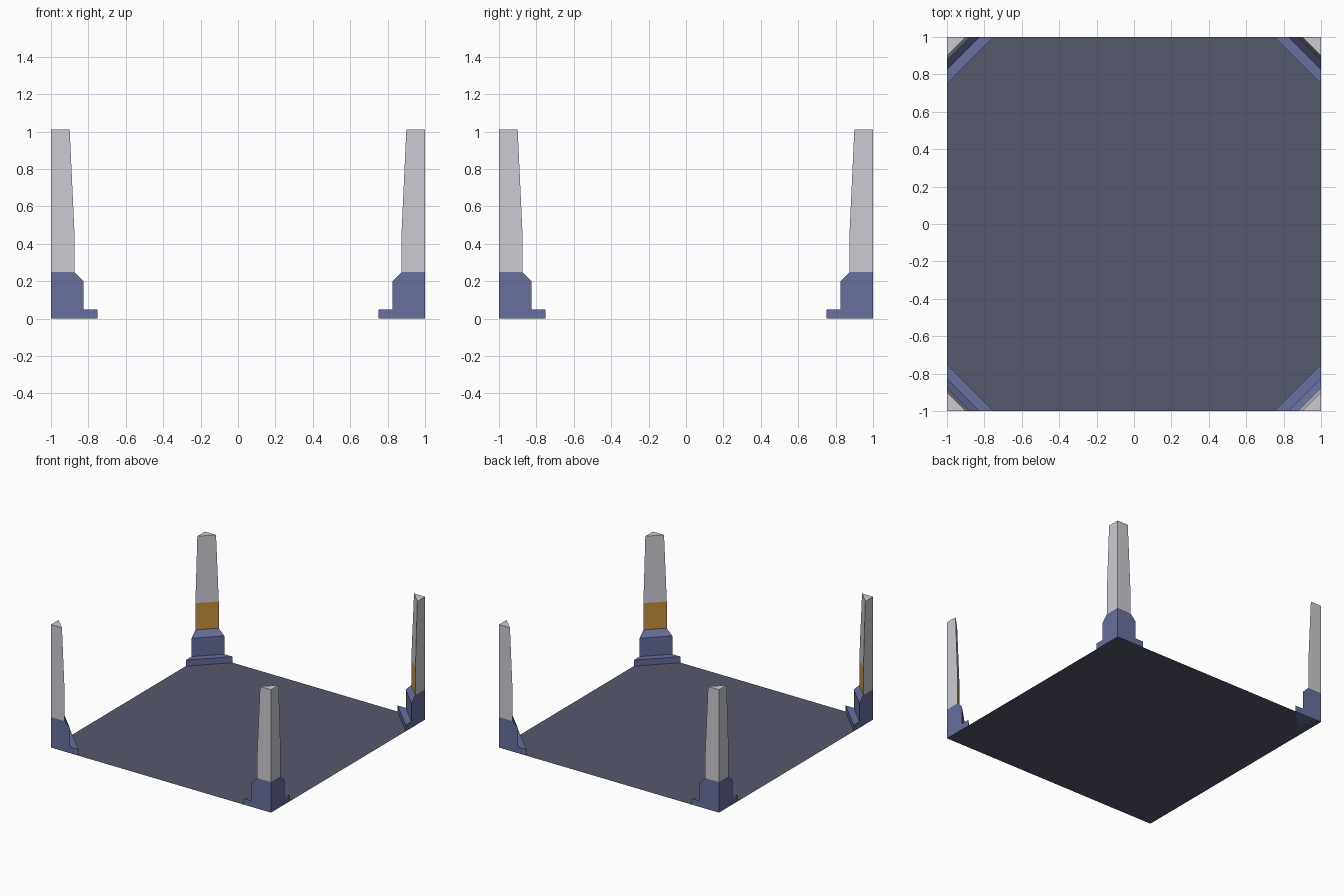
import bpy, bmesh

if "Cube" in bpy.data.objects:
    bpy.data.objects.remove(bpy.data.objects["Cube"])


def material(name, rgb):
    m = bpy.data.materials.new(name)
    m.diffuse_color = (*rgb, 1)
    m.use_nodes = True
    m.node_tree.nodes["Principled BSDF"].inputs["Base Color"].default_value = m.diffuse_color
    return m


floor_mat = material("dark slate", (0.093, 0.10, 0.15))
blue = material("slate blue", (0.14, 0.16, 0.34))
grey = material("pale grey", (0.60, 0.60, 0.65))
orange = material("amber", (0.60, 0.29, 0.045))


def add_object(name, bm, mats):
    mesh = bpy.data.meshes.new(name)
    bm.to_mesh(mesh)
    bm.free()
    for m in mats:
        mesh.materials.append(m)
    obj = bpy.data.objects.new(name, mesh)
    bpy.context.collection.objects.link(obj)
    return obj


# Thin square floor
bm = bmesh.new()
corners = [(-1, -1), (1, -1), (1, 1), (-1, 1)]
bm.faces.new([bm.verts.new((x, y, 0)) for x, y in corners])
add_object("floor_panel", bm, [floor_mat])

# Corner post: (leg length of the triangular section, height)
BASE = [(0.25, 0), (0.25, 0.05), (0.175, 0.05), (0.175, 0.20), (0.125, 0.25)]
SHAFT = [(0.125, 0.25), (0.125, 0.47), (0.10, 1.01)]


def corner_loft(name, sections, sx, sy, mats, band=None):
    """Stack right-angled triangles whose square corner sits on the floor corner."""
    bm = bmesh.new()
    rings = [[bm.verts.new((sx * (1 - a), sy * (1 - b), z))
              for a, b in ((0, 0), (leg, 0), (0, leg))] for leg, z in sections]
    for level, (low, high) in enumerate(zip(rings, rings[1:])):
        for i in range(3):
            j = (i + 1) % 3
            ring = [low[i], low[j], high[j], high[i]]
            face = bm.faces.new(ring)
            # amber band on the diagonal inner face only
            if level == band and i == 1:
                face.material_index = 1
    bm.faces.new(rings[0])
    bm.faces.new(rings[-1])
    # merge the outer-corner points that coincide at flat steps
    bmesh.ops.remove_doubles(bm, verts=bm.verts, dist=1e-5)
    bmesh.ops.recalc_face_normals(bm, faces=bm.faces)
    return add_object(name, bm, mats)


for side_y, sy in (("front", -1), ("back", 1)):
    for side_x, sx in (("left", -1), ("right", 1)):
        tag = f"{side_y}_{side_x}"
        corner_loft(f"post_base_{tag}", BASE, sx, sy, [blue])
        corner_loft(f"post_shaft_{tag}", SHAFT, sx, sy, [grey, orange], band=0)
